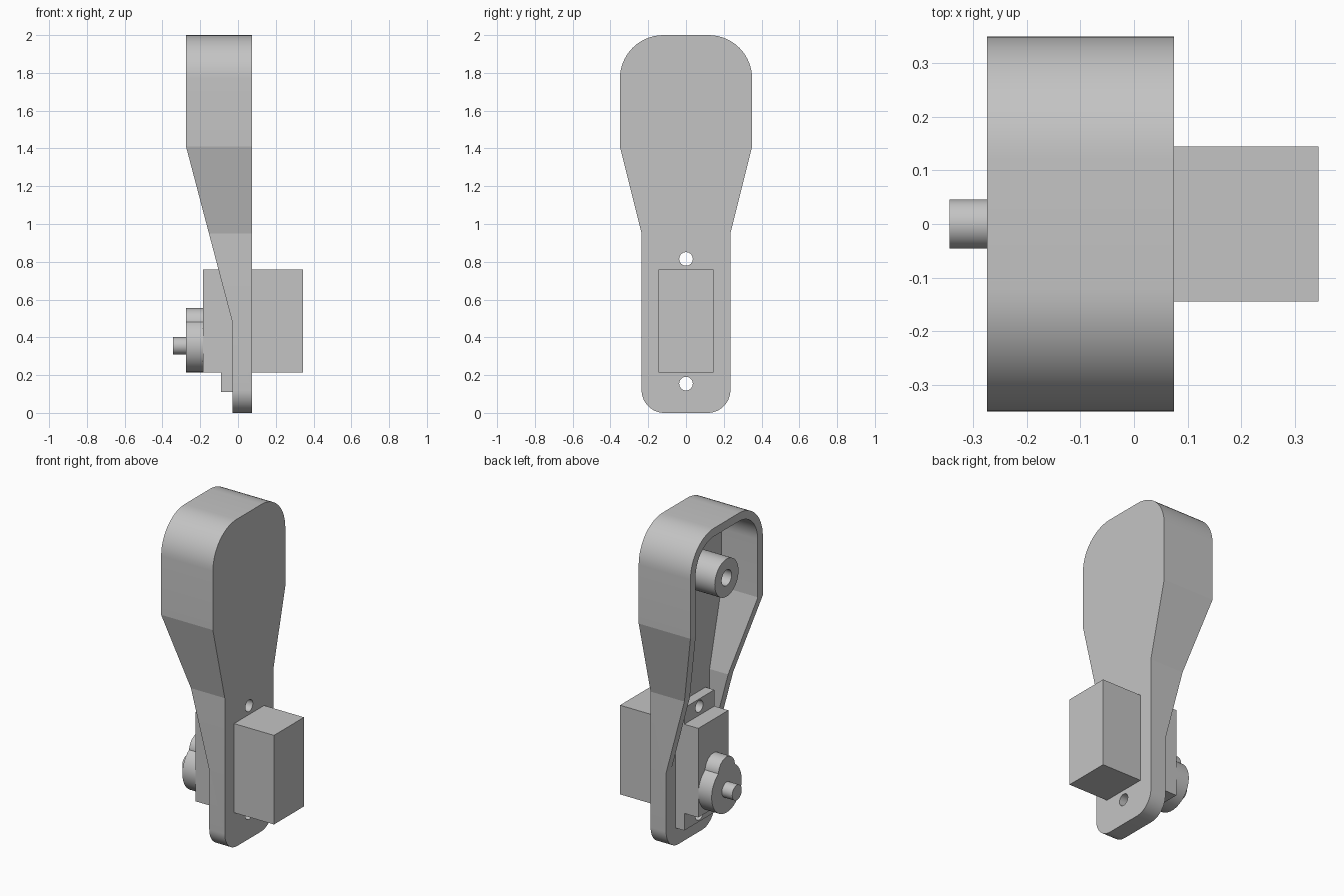
import bpy, bmesh, math
from mathutils import Vector

if "Cube" in bpy.data.objects:
    bpy.data.objects.remove(bpy.data.objects["Cube"], do_unlink=True)

grey = bpy.data.materials.new("plain grey")
grey.use_nodes = True
colour = (0.55, 0.55, 0.55, 1)
grey.diffuse_color = colour
grey.node_tree.nodes["Principled BSDF"].inputs["Base Color"].default_value = colour


def extrude(name, points, offset):
    """Solid made by sweeping a flat polygon along an offset."""
    bm = bmesh.new()
    face = bm.faces.new([bm.verts.new(p) for p in points])
    result = bmesh.ops.extrude_face_region(bm, geom=[face], use_keep_orig=True)
    moved = [v for v in result["geom"] if isinstance(v, bmesh.types.BMVert)]
    bmesh.ops.translate(bm, verts=moved, vec=Vector(offset))
    bmesh.ops.recalc_face_normals(bm, faces=bm.faces)
    mesh = bpy.data.meshes.new(name)
    bm.to_mesh(mesh)
    bm.free()
    mesh.materials.append(grey)
    obj = bpy.data.objects.new(name, mesh)
    bpy.context.collection.objects.link(obj)
    return obj


def box(name, x0, x1, half_y, z0, z1):
    corners = [(x0, -half_y, z0), (x0, half_y, z0), (x0, half_y, z1), (x0, -half_y, z1)]
    return extrude(name, corners, (x1 - x0, 0, 0))


def cylinder(name, x0, x1, z, radius, sides=48):
    angles = [math.tau * i / sides for i in range(sides)]
    ring = [(x0, radius * math.cos(a), z + radius * math.sin(a)) for a in angles]
    return extrude(name, ring, (x1 - x0, 0, 0))


def arc(y, z, radius, start, steps=14):
    """Quarter circle in the side plane, starting at the given angle."""
    angles = [start + math.pi / 2 * i / steps for i in range(steps + 1)]
    return [(y + radius * math.cos(a), z + radius * math.sin(a)) for a in angles]


def outline(x, inset=0.0):
    """Paddle outline, symmetric in y, optionally inset."""
    wide, narrow, shift = 0.35 - inset, 0.235 - inset, inset * 0.12
    low, high = 0.12 - inset, 0.23 - inset
    half = arc(narrow - low, 0.12, low, -math.pi / 2)
    half += [(narrow, 0.95 + shift), (wide, 1.41 + shift)]
    half += arc(wide - high, 1.77, high, 0)
    half += [(-y, z) for y, z in reversed(half)]
    return [(x, y, z) for y, z in half]


def boolean(obj, cutter, operation="DIFFERENCE"):
    mod = obj.modifiers.new("cut", "BOOLEAN")
    mod.operation, mod.solver, mod.object = operation, "EXACT", cutter
    bpy.context.view_layer.objects.active = obj
    bpy.ops.object.modifier_apply(modifier=mod.name)
    bpy.data.objects.remove(cutter, do_unlink=True)


FRONT, FLOOR, RIM = 0.075, -0.03, -0.275

# Hollow housing with a rim that tapers down to the flat lower plate
housing = extrude("housing", outline(FRONT), (RIM - FRONT, 0, 0))
boolean(housing, extrude("cavity", outline(FLOOR, 0.05), (-0.4, 0, 0)))
wedge = [(FLOOR, -0.5, 0.48), (FLOOR, -0.5, -0.1), (-0.4, -0.5, -0.1), (-0.4, -0.5, 1.884)]
boolean(housing, extrude("taper", wedge, (0, 1, 0)))

# Motor mounting flange
flange = box("motor_flange", FLOOR, -0.09, 0.145, 0.11, 0.86)

# Screw holes through housing and flange
for part in (housing, flange):
    for z in (0.155, 0.815):
        boolean(part, cylinder("screw_hole", -0.5, 0.5, z, 0.036, 32))

# Hollow pivot post in the upper cavity
post = cylinder("pivot_post", FLOOR, RIM, 1.65, 0.115)
boolean(post, cylinder("post_bore", FLOOR - 0.02, -0.4, 1.65, 0.048, 32))

# Motor body, gear cover and output shaft
body = box("motor_body", -0.185, 0.345, 0.145, 0.215, 0.76)
cover = cylinder("gear_cover", -0.185, RIM, 0.36, 0.145, 64)
boolean(cover, cylinder("small_cover", -0.185, RIM, 0.475, 0.08), "UNION")
shaft = cylinder("output_shaft", RIM, -0.345, 0.355, 0.046)

# Smooth the rounded walls, keep the hard edges
bpy.ops.object.select_all(action="DESELECT")
for part in (housing, flange, post, body, cover, shaft):
    part.select_set(True)
bpy.context.view_layer.objects.active = housing
bpy.ops.object.shade_smooth_by_angle(angle=math.radians(12))
